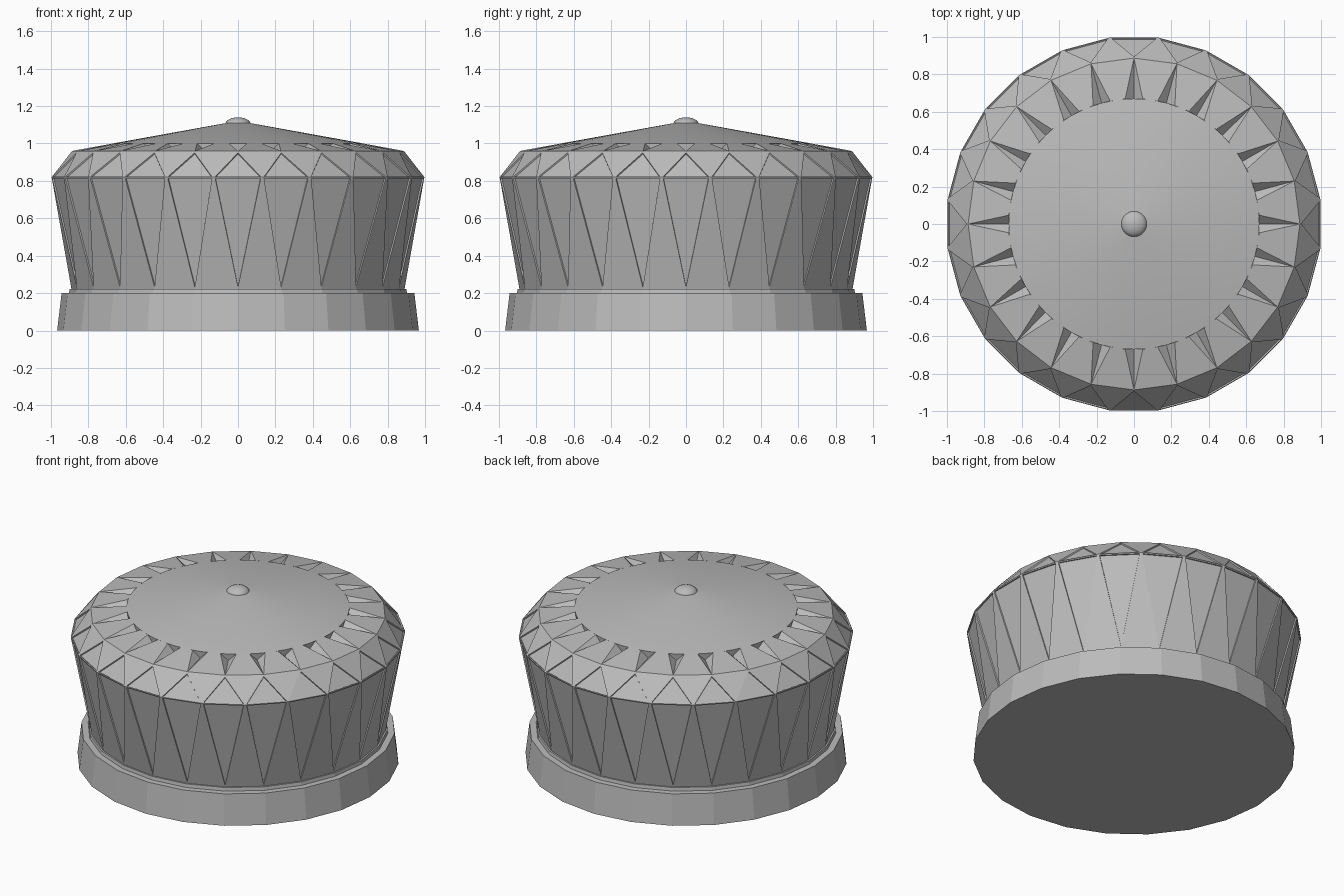
import bpy
import bmesh
from math import cos, sin, pi

SIDES = 24
STEP = 2 * pi / SIDES

cube = bpy.data.objects.get("Cube")
if cube:
    bpy.data.objects.remove(cube, do_unlink=True)

grey = bpy.data.materials.new("plain_grey")
grey.use_nodes = True
colour = (0.5, 0.5, 0.5, 1)
grey.diffuse_color = colour
grey.node_tree.nodes["Principled BSDF"].inputs["Base Color"].default_value = colour


def ring(bm, radius, z, shift=0.0, sides=SIDES):
    """A ring of vertices, turned by a fraction of one side."""
    turn = 2 * pi / sides
    return [bm.verts.new((radius * cos((i + shift) * turn),
                          radius * sin((i + shift) * turn), z)) for i in range(sides)]


def finish(bm, name, smooth=False):
    bmesh.ops.recalc_face_normals(bm, faces=bm.faces[:])
    mesh = bpy.data.meshes.new(name)
    bm.to_mesh(mesh)
    bm.free()
    mesh.materials.append(grey)
    obj = bpy.data.objects.new(name, mesh)
    bpy.context.collection.objects.link(obj)
    if smooth:
        bpy.ops.object.select_all(action='DESELECT')
        obj.select_set(True)
        bpy.context.view_layer.objects.active = obj
        bpy.ops.object.shade_smooth_by_angle(angle=pi / 6)
    return obj


def turned(name, profile, sides=SIDES, smooth=False):
    """A closed round part from (radius, height) pairs."""
    bm = bmesh.new()
    rings = [ring(bm, r, z, 0, sides) for r, z in profile]
    for low, high in zip(rings, rings[1:]):
        for i in range(sides):
            j = (i + 1) % sides
            bm.faces.new((low[i], low[j], high[j], high[i]))
    bm.faces.new(rings[0])
    bm.faces.new(rings[-1])
    return finish(bm, name, smooth)


# Foot and the narrow neck above it
turned("base", [(0.967, 0), (0.943, 0.2)])
turned("neck", [(0.905, 0.19), (0.9, 0.222)])

# Faceted body with framed triangular panels and a notched crown
bm = bmesh.new()
foot = ring(bm, 0.89, 0.22)
girdle = ring(bm, 1.005, 0.82, 0.5)
rim = ring(bm, 0.887, 0.96)
notch_right = ring(bm, 0.67, 1.0, 0.27)
notch_left = ring(bm, 0.67, 1.0, -0.27)
notch_floor = ring(bm, 0.665, 0.955)
panels = []
for i in range(SIDES):
    j = (i + 1) % SIDES
    before = girdle[i - 1]
    panels.append(bm.faces.new((foot[i], girdle[i], before)))
    panels.append(bm.faces.new((before, girdle[i], rim[i])))
    bm.faces.new((foot[i], foot[j], girdle[i]))
    bm.faces.new((girdle[i], rim[j], rim[i]))
    bm.faces.new((rim[i], rim[j], notch_left[j], notch_right[i]))
    bm.faces.new((rim[i], notch_right[i], notch_floor[i]))
    bm.faces.new((rim[i], notch_floor[i], notch_left[i]))
bm.faces.new(foot[::-1])
bmesh.ops.recalc_face_normals(bm, faces=bm.faces[:])
bmesh.ops.inset_individual(bm, faces=panels, thickness=0.012, depth=0)
bmesh.ops.inset_individual(bm, faces=panels, thickness=0.003, depth=-0.008)
finish(bm, "faceted_body")

# Shallow cone lid
turned("lid", [(0.665, 0.95), (0.67, 1.0), (0.06, 1.11)], 48, True)

# Button on top
bm = bmesh.new()
bmesh.ops.create_uvsphere(bm, u_segments=24, v_segments=12, radius=0.07)
bmesh.ops.scale(bm, vec=(1, 1, 0.57), verts=bm.verts[:])
bmesh.ops.translate(bm, vec=(0, 0, 1.1), verts=bm.verts[:])
finish(bm, "button", True)
